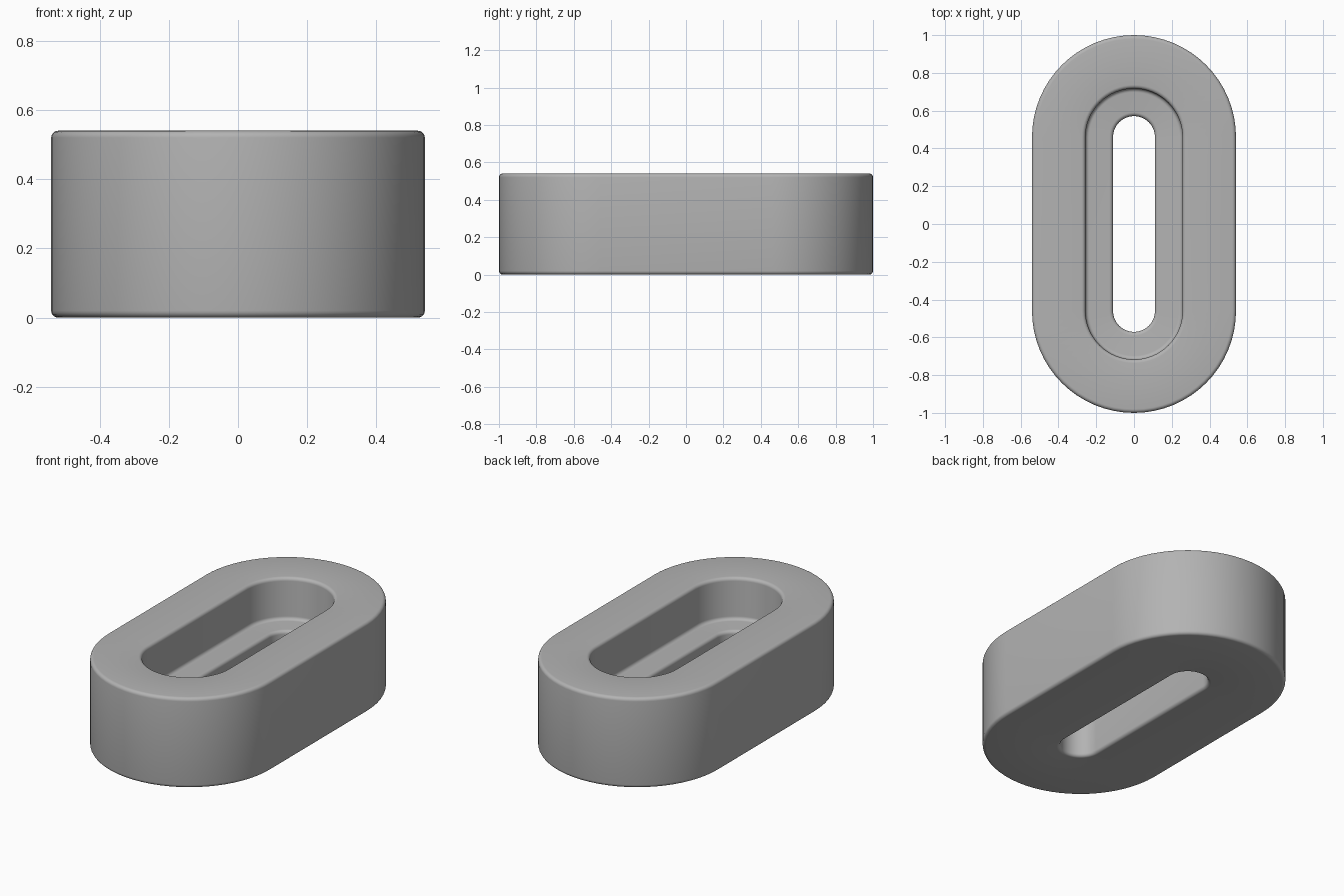
import bpy, bmesh
from math import pi, cos, sin, radians

HALF_STRAIGHT = 0.46   # centre of each rounded end
HEIGHT, LEDGE = 0.54, 0.29
OUTER, RECESS, SLOT = 0.54, 0.257, 0.111
ROUND = 0.02
ARC_STEPS = 32

if "Cube" in bpy.data.objects:
    bpy.data.objects.remove(bpy.data.objects["Cube"], do_unlink=True)

grey = bpy.data.materials.new("plain grey")
grey.use_nodes = True
colour = (0.45, 0.45, 0.45, 1)
grey.diffuse_color = colour
grey.node_tree.nodes["Principled BSDF"].inputs["Base Color"].default_value = colour


def corner(r, z, start):
    """Quarter-round profile corner centred at (r, z), from angle start, turning by turn."""
    angle, turn = start
    return [(r + ROUND * cos(radians(angle + turn * i / 5)),
             z + ROUND * sin(radians(angle + turn * i / 5))) for i in range(6)]


# Closed cross-section: outer wall, top, recess, ledge, slot, underside
R = ROUND
profile = (corner(OUTER - R, R, (-90, 90))
           + corner(OUTER - R, HEIGHT - R, (0, 90))
           + corner(RECESS + R, HEIGHT - R, (90, 90))
           + corner(RECESS - R, LEDGE + R, (0, -90))
           + corner(SLOT + R, LEDGE - R, (90, 90))
           + corner(SLOT + R, R, (180, 90)))

# Sweep the cross-section around the long rounded track
bm = bmesh.new()
rings = []
for end in (1, -1):
    for i in range(ARC_STEPS + 1):
        a = pi * i / ARC_STEPS + (0 if end == 1 else pi)
        rings.append([bm.verts.new((r * cos(a), end * HALF_STRAIGHT + r * sin(a), z))
                      for r, z in profile])
for k, ring in enumerate(rings):
    after = rings[(k + 1) % len(rings)]
    for j in range(len(profile)):
        n = (j + 1) % len(profile)
        bm.faces.new((ring[j], after[j], after[n], ring[n]))
bmesh.ops.recalc_face_normals(bm, faces=bm.faces)

mesh = bpy.data.meshes.new("slotted_block")
bm.to_mesh(mesh)
bm.free()
mesh.materials.append(grey)
block = bpy.data.objects.new("slotted_block", mesh)
bpy.context.collection.objects.link(block)

# Smooth walls and rounded edges
bpy.ops.object.select_all(action="DESELECT")
block.select_set(True)
bpy.context.view_layer.objects.active = block
bpy.ops.object.shade_smooth_by_angle(angle=radians(35))
